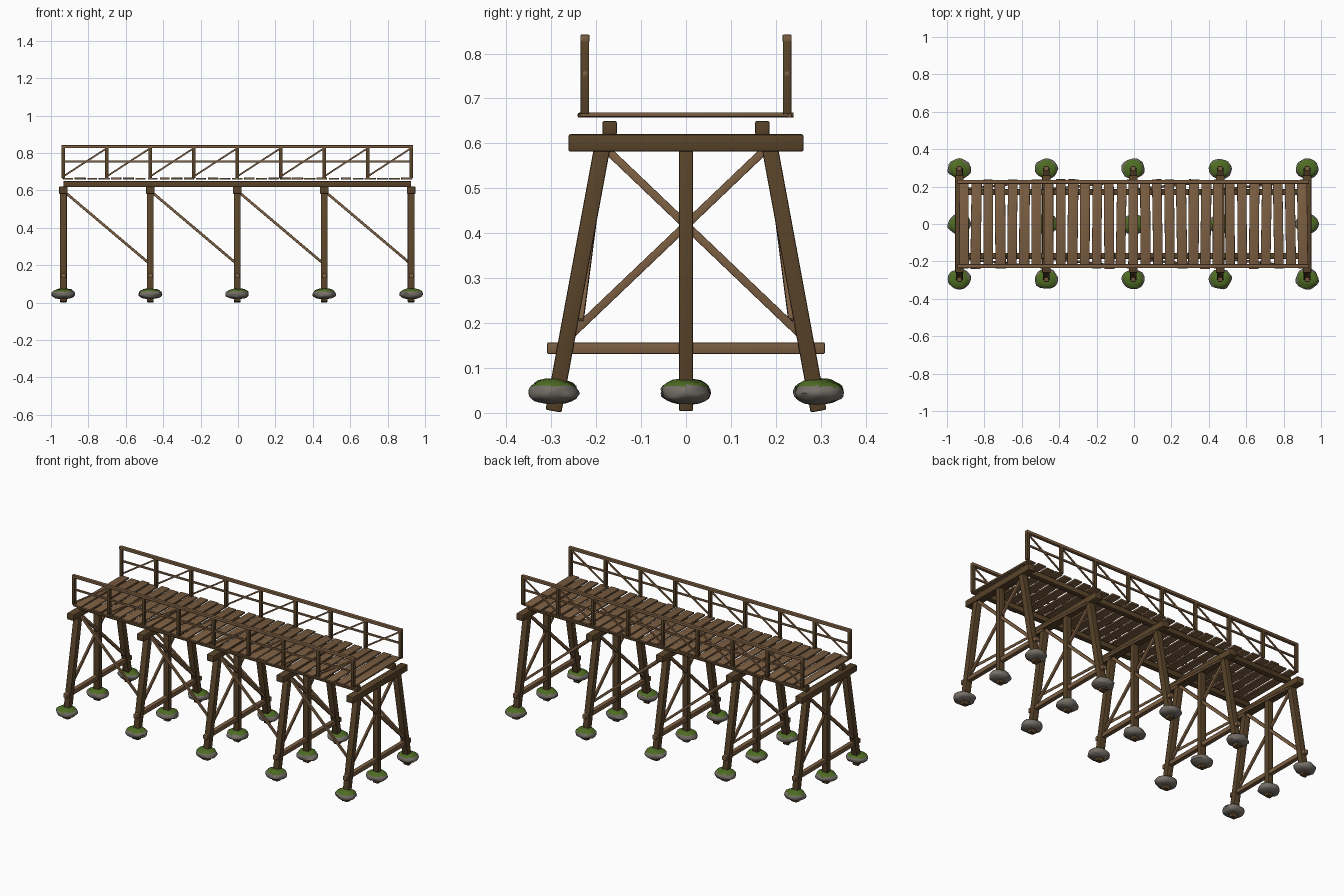
import bpy, bmesh, math, random
from mathutils import Vector, Matrix, noise

if "Cube" in bpy.data.objects:
    bpy.data.objects.remove(bpy.data.objects["Cube"])

random.seed(4)
CX, STEP = -0.004, 0.465          # bridge centre and trestle spacing
X, Y = Vector((1, 0, 0)), Vector((0, 1, 0))


def material(name, rgb):
    m = bpy.data.materials.new(name)
    m.diffuse_color = (*rgb, 1)
    m.use_nodes = True
    m.node_tree.nodes["Principled BSDF"].inputs["Base Color"].default_value = m.diffuse_color
    return m


DARK = material("dark timber", (0.098, 0.056, 0.022))
LIGHT = material("light timber", (0.200, 0.112, 0.054))
STONE = material("grey stone", (0.180, 0.160, 0.138))
MOSS = material("green moss", (0.076, 0.150, 0.017))


def beam(name, p, q, side, w, d, mat, bevel=0.004):
    """Bevelled timber from p to q; w is its size along side, d across."""
    p, q = Vector(p), Vector(q)
    axis = (q - p).normalized()
    across = axis.cross(side).normalized()
    u = across.cross(axis)
    rot = Matrix((u, across, axis)).transposed().to_4x4()
    bm = bmesh.new()
    bmesh.ops.create_cube(bm, size=1)
    bmesh.ops.scale(bm, vec=(w, d, (q - p).length), verts=bm.verts)
    bmesh.ops.bevel(bm, geom=bm.edges[:], offset=bevel, segments=2,
                    profile=0.5, affect='EDGES')
    bm.transform(Matrix.Translation((p + q) / 2) @ rot)
    bmesh.ops.recalc_face_normals(bm, faces=bm.faces)
    finish(name, bm, [mat])


def finish(name, bm, mats):
    me = bpy.data.meshes.new(name)
    for f in bm.faces:
        f.smooth = True
    bm.to_mesh(me)
    bm.free()
    for m in mats:
        me.materials.append(m)
    me.set_sharp_from_angle(angle=math.radians(40))
    ob = bpy.data.objects.new(name, me)
    bpy.context.collection.objects.link(ob)


def rock(x, y):
    """Flattened lumpy footing stone with a mossy top."""
    bm = bmesh.new()
    bmesh.ops.create_icosphere(bm, subdivisions=3, radius=1)
    seed = Vector((x * 9, y * 17, 3))
    for v in bm.verts:
        n = v.co.copy()
        k = 1 + 0.13 * noise.noise(n * 1.6 + seed)
        r = math.hypot(n.x, n.y)
        flare = (r ** 0.75 / r) if r > 0.01 else 1
        zz = n.z * (0.031 if n.z > 0 else 0.024)
        v.co = (x + n.x * 0.062 * k * flare, y + n.y * 0.054 * k * flare,
                0.044 + zz * k)
    bm.normal_update()
    for f in bm.faces:
        c = f.calc_center_median()
        f.material_index = int(c.z + 0.006 * noise.noise(c * 60) > 0.060)
    finish("footing_stone", bm, [STONE, MOSS])


# Trestles: legs, cap, sill, cross braces and footings
for i in range(5):
    x = CX + (i - 2) * STEP
    for s in (-1, 1):
        beam("outer_leg", (x, s * 0.295, 0.004), (x, s * 0.184, 0.605), X, 0.037, 0.036, DARK)
        beam("cross_brace", (x + s * 0.006, -s * 0.172, 0.582),
             (x + s * 0.006, s * 0.262, 0.168), X, 0.012, 0.018, LIGHT, 0.002)
        rock(x, s * 0.295)
    beam("centre_post", (x, 0, 0.004), (x, 0, 0.60), X, 0.036, 0.032, DARK)
    beam("cap_beam", (x, -0.262, 0.601), (x, 0.262, 0.601), X, 0.046, 0.039, DARK, 0.005)
    beam("sill_brace", (x, -0.309, 0.144), (x, 0.309, 0.144), X, 0.026, 0.026, LIGHT, 0.003)
    rock(x, 0)

# Long diagonal braces between neighbouring trestles
for i in range(4):
    x = CX + (i - 2) * STEP
    for s in (-1, 1):
        beam("bay_brace", (x, s * 0.183, 0.598), (x + STEP, s * 0.234, 0.205),
             Y, 0.012, 0.014, LIGHT, 0.002)

# Stringers under the deck
for s in (-1, 1):
    beam("stringer", (CX - 0.93, s * 0.17, 0.634), (CX + 0.93, s * 0.17, 0.634),
         Y, 0.032, 0.032, DARK)

# Deck planks, slightly uneven
N = 29
for i in range(N):
    x = CX - 0.905 + i * 1.81 / (N - 1)
    dy, dz, t = random.uniform(-0.009, 0.009), random.uniform(-0.001, 0.001), random.uniform(-0.004, 0.004)
    beam("deck_plank", (x - t, -0.232 + dy, 0.663 + dz), (x + t, 0.232 + dy, 0.663 + dz),
         X, random.uniform(0.050, 0.056), 0.010, LIGHT, 0.002)

# Railings: posts, top and middle rails, diagonals
for s in (-1, 1):
    y = s * 0.225
    for i in range(9):
        x = CX + (i - 4) * STEP / 2
        beam("rail_post", (x, y, 0.665), (x, y, 0.832), X, 0.019, 0.019, DARK, 0.003)
        if i < 8:
            beam("rail_diagonal", (x, y, 0.675), (x + STEP / 2, y, 0.826),
                 Y, 0.008, 0.009, LIGHT, 0.0015)
    for name, z, w, h in (("top_rail", 0.834, 0.02, 0.016), ("middle_rail", 0.755, 0.010, 0.011)):
        beam(name, (CX - 0.94, y, z), (CX + 0.94, y, z), Y, w, h, LIGHT, 0.002)
